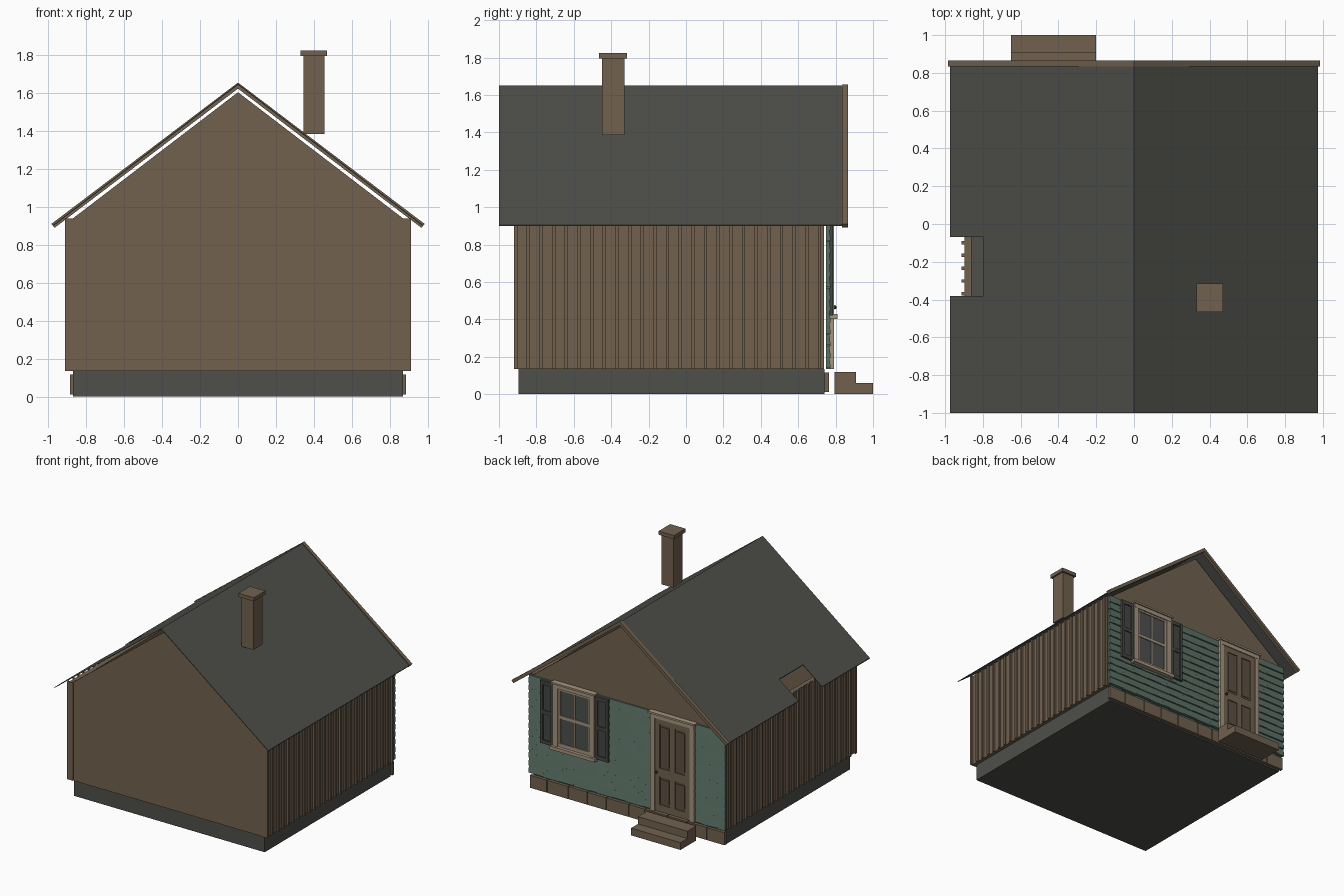
import bpy
import bmesh
import random

random.seed(4)
cube = bpy.data.objects.get("Cube")
if cube:
    bpy.data.objects.remove(cube, do_unlink=True)


def material(name, r, g, b):
    m = bpy.data.materials.new(name)
    m.use_nodes = True
    m.diffuse_color = (r, g, b, 1)
    bsdf = m.node_tree.nodes["Principled BSDF"]
    bsdf.inputs["Base Color"].default_value = (r, g, b, 1)
    bsdf.inputs["Roughness"].default_value = 0.9
    return m


wood = material("brown wood", .165, .12, .078)
panel_wood = material("dark brown panel", .11, .08, .055)
slate = material("dark slate", .077, .078, .068)
teal = material("teal shingle", .105, .165, .13)
trim = material("tan trim", .38, .30, .215)
shutter_mat = material("shutter grey", .058, .062, .056)
glass = material("dark glass", .075, .08, .075)
knob_mat = material("black iron", .02, .02, .02)


def prism(bm, profile, axis, a, b):
    """Extrude a 2D profile from a to b along y ('y') or x ('x')."""
    def at(p, t):
        return (p[0], t, p[1]) if axis == 'y' else (t, p[0], p[1])
    lo = [bm.verts.new(at(p, a)) for p in profile]
    hi = [bm.verts.new(at(p, b)) for p in profile]
    n = len(profile)
    bm.faces.new(lo)
    bm.faces.new(hi[::-1])
    for i in range(n):
        j = (i + 1) % n
        bm.faces.new((lo[j], lo[i], hi[i], hi[j]))


def box(bm, x0, x1, y0, y1, z0, z1):
    prism(bm, [(x0, z0), (x1, z0), (x1, z1), (x0, z1)], 'y', y0, y1)


def finish(name, bm, mat):
    bmesh.ops.recalc_face_normals(bm, faces=bm.faces)
    mesh = bpy.data.meshes.new(name)
    bm.to_mesh(mesh)
    bm.free()
    mesh.materials.append(mat)
    obj = bpy.data.objects.new(name, mesh)
    bpy.context.collection.objects.link(obj)
    return obj


def boxes(name, mat, *dims):
    bm = bmesh.new()
    for d in dims:
        box(bm, *d)
    return finish(name, bm, mat)


WALL_Z0, WALL_Z1 = .135, .94
RIDGE, SLOPE = 1.65, .764

# Foundation and front wall
boxes("foundation", slate, (-.87, .87, -.895, .74, 0, WALL_Z0))
boxes("front_wall", wood, (-.87, .87, -.915, -.88, WALL_Z0, WALL_Z1))
boxes("back_wall", teal, (-.86, .86, .70, .735, WALL_Z0, WALL_Z1))

# Side walls with vertical battens
for name, s in (("left", 1), ("right", -1)):
    x = sorted((s * .86, s * .898))
    boxes(name + "_wall", wood, (*x, -.92, .737, WALL_Z0, WALL_Z1))
    xb = sorted((s * .898, s * .913))
    boxes(name + "_battens", wood,
          *[(*xb, y - .009, y + .009, WALL_Z0, WALL_Z1)
            for y in (-.911 + .0677 * k for k in range(25))])

# Gables
for name, y0, y1 in (("front_gable", -.92, -.88), ("back_gable", .70, .755)):
    bm = bmesh.new()
    prism(bm, [(-.87, WALL_Z1), (.87, WALL_Z1), (0, 1.605)], 'y', y0, y1)
    finish(name, bm, wood)


# Thin roof slopes, the right one notched at the eave
def roof(name, side, pieces):
    bm = bmesh.new()
    for x0, x1, y0, y1 in pieces:
        za, zb = RIDGE - SLOPE * x0, RIDGE - SLOPE * x1
        prism(bm, [(side * x0, za), (side * x1, zb),
                   (side * x1, zb - .006), (side * x0, za - .006)], 'y', y0, y1)
    finish(name, bm, slate)


roof("left_roof", 1, [(0, .975, -1, .84)])
roof("right_roof", -1, [(0, .8, -1, .84), (.8, .975, -1, -.38), (.8, .975, -.07, .84)])

# Rake boards on the back gable edge
for name, s in (("left_rake_board", 1), ("right_rake_board", -1)):
    bm = bmesh.new()
    prism(bm, [(0, 1.656), (s * .985, .91), (s * .967, .89), (0, 1.624)], 'y', .835, .865)
    finish(name, bm, wood)

# Floating chimney with cap
boxes("chimney", wood, (.345, .455, -.45, -.33, 1.385, 1.8))
boxes("chimney_cap", wood, (.33, .47, -.465, -.315, 1.795, 1.825))

# Rows of lapped shingles on the back
bm = bmesh.new()
rows, cols = 13, 26
h, w = (WALL_Z1 - WALL_Z0) / rows, 1.79 / cols
for r in range(rows):
    z = WALL_Z0 + r * h
    for c in range(cols + r % 2):
        x0 = max(-.895, -.895 + (c - .5 * (r % 2)) * w)
        x1 = min(.895, -.895 + (c + 1 - .5 * (r % 2)) * w)
        drop = random.choice((0, .004))
        prism(bm, [(.748, z + drop), (.774, z + drop), (.766, z + h), (.748, z + h)],
              'x', x0, x1)
finish("shingle_siding", bm, teal)

# Stone course under the siding
edges = [-.89 + 1.78 * k / 10 + (random.uniform(-.02, .02) if 0 < k < 10 else 0)
         for k in range(11)]
boxes("stone_course", wood,
      *[(a + .003, b - .003, .74, .765, .012, .115) for a, b in zip(edges, edges[1:])])

# Steps
boxes("upper_step", wood, (-.65, -.2, .795, .91, 0, .12))
boxes("lower_step", wood, (-.65, -.2, .905, 1, 0, .06))

# Door: slab, stiles and rails around recessed panels
D = -.425
boxes("door_slab", panel_wood, (D - .16, D + .16, .76, .776, .14, .91))
boxes("door_stiles", wood,
      *[(D + x - .022, D + x + .022, .77, .784, .14, .91) for x in (-.138, 0, .138)],
      *[(D - .16, D + .16, .77, .784, a, b)
        for a, b in ((.14, .20), (.43, .50), (.86, .91))])
boxes("door_panels", panel_wood,
      *[(D + x - .038, D + x + .038, .77, .781, a, b)
        for x in (-.069, .069) for a, b in ((.22, .41), (.52, .84))])
boxes("door_frame", trim,
      *[(D + x - .02, D + x + .02, .76, .79, .135, .91) for x in (-.18, .18)],
      (D - .2, D + .2, .76, .792, .905, .94),
      (D - .212, D + .212, .76, .803, .938, .953))
bpy.ops.mesh.primitive_uv_sphere_add(segments=12, ring_count=8, radius=.011,
                                     location=(D + .14, .795, .465))
knob = bpy.context.object
knob.name = "door_knob"
knob.data.materials.append(knob_mat)
bpy.ops.object.shade_smooth_by_angle()

# Window: glass, two sashes, casing, header and sill
W = .47
boxes("window_glass", glass, (W - .15, W + .15, .76, .776, .43, .92))
boxes("window_sashes", trim,
      *[(W + x - .012, W + x + .012, .77, .783, .43, .92) for x in (-.14, .14)],
      *[(W - .15, W + .15, .77, .784, a, b)
        for a, b in ((.43, .46), (.665, .69), (.895, .92))],
      (W - .005, W + .005, .77, .779, .43, .92))
boxes("window_casing", trim,
      *[(W + x - .02, W + x + .02, .76, .792, .42, .93) for x in (-.167, .167)],
      (W - .187, W + .187, .76, .794, .91, .945),
      (W - .2, W + .2, .76, .805, .943, .957),
      (W - .205, W + .205, .76, .81, .403, .43))

# Shutters: back panel with raised frame
for name, x in (("left_shutter", W + .25), ("right_shutter", W - .25)):
    boxes(name, shutter_mat,
          (x - .06, x + .06, .76, .777, .42, .935),
          *[(x + d - .012, x + d + .012, .77, .787, .42, .935) for d in (-.048, .048)],
          *[(x - .06, x + .06, .77, .786, z, z + .03) for z in (.42, .665, .905)])
